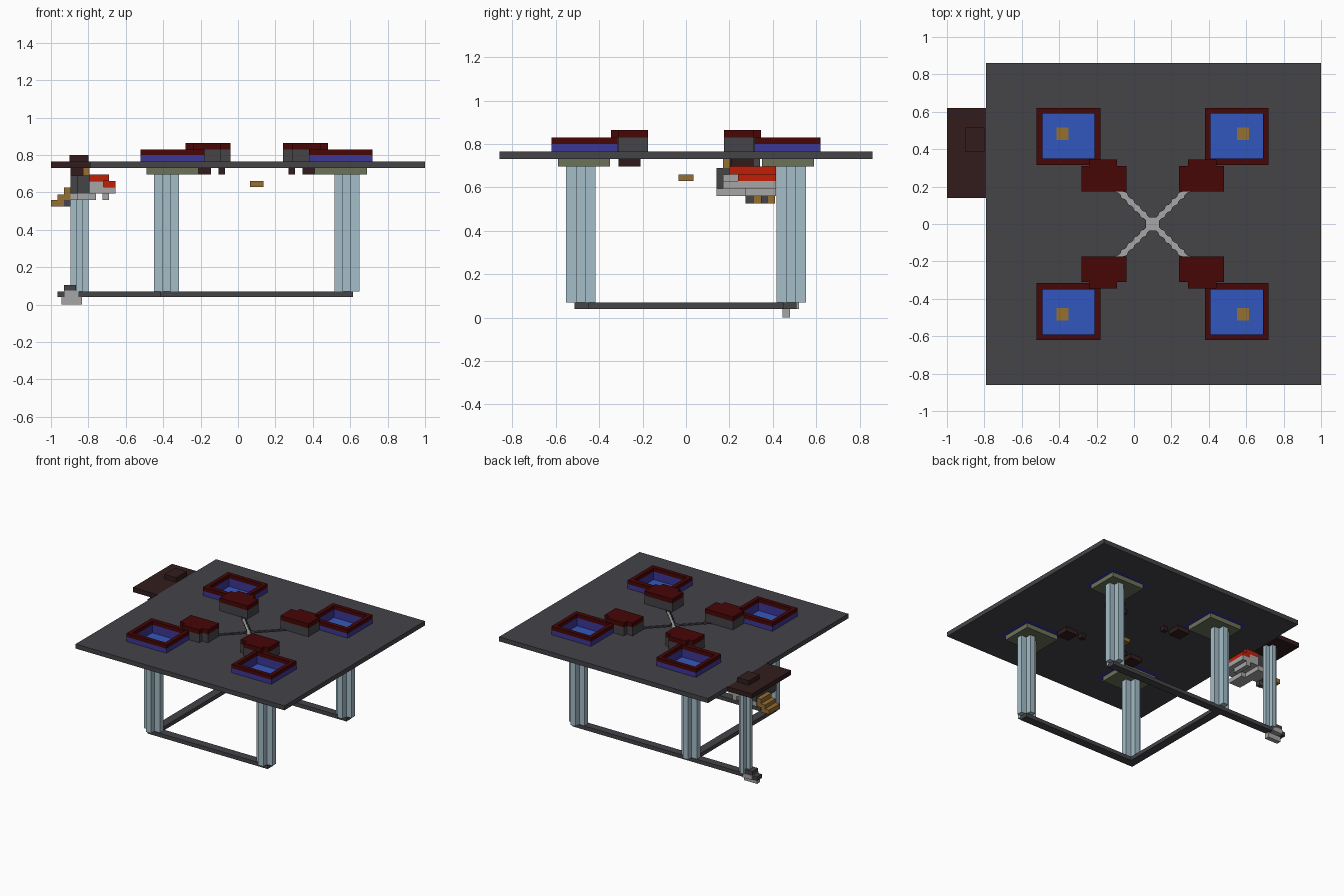
import bpy, bmesh, math
from mathutils import Matrix, Vector

old = bpy.data.objects.get("Cube")
if old:
    bpy.data.objects.remove(old, do_unlink=True)


def material(name, *rgb):
    m = bpy.data.materials.new(name)
    m.use_nodes = True
    colour = (*[(c / 255) ** 2.2 for c in rgb], 1)
    m.diffuse_color = colour
    m.node_tree.nodes["Principled BSDF"].inputs["Base Color"].default_value = colour
    return m


charcoal = material("charcoal", 70, 69, 73)
maroon = material("maroon", 72, 14, 14)
water_blue = material("water blue", 54, 88, 188)
indigo = material("indigo", 62, 58, 150)
tan = material("tan", 148, 110, 54)
light_grey = material("light grey", 164, 164, 164)
pale_blue = material("pale blue", 162, 188, 198)
olive = material("olive", 106, 114, 88)
brown = material("dark brown", 54, 34, 34)
scarlet = material("scarlet", 190, 36, 16)


def add_box(bm, x0, x1, y0, y1, z0, z1):
    mid = Vector((x0 + x1, y0 + y1, z0 + z1)) / 2
    size = Matrix.Diagonal((abs(x1 - x0), abs(y1 - y0), abs(z1 - z0), 1))
    bmesh.ops.create_cube(bm, size=1, matrix=Matrix.Translation(mid) @ size)


def finish(name, bm, mat):
    mesh = bpy.data.meshes.new(name)
    bm.to_mesh(mesh)
    bm.free()
    mesh.materials.append(mat)
    ob = bpy.data.objects.new(name, mesh)
    bpy.context.collection.objects.link(ob)
    return ob


def boxes(name, mat, *items):
    bm = bmesh.new()
    for b in items:
        add_box(bm, *b)
    return finish(name, bm, mat)


def column(name, x, y, r, z0, z1):
    """Plus-shaped column, extruded from its outline."""
    a = r / 3
    corner = [(r, -a), (r, a), (a, a)]
    bm = bmesh.new()
    verts = []
    for k in range(4):
        turn = Matrix.Rotation(k * math.pi / 2, 3, 'Z')
        verts += [bm.verts.new(turn @ Vector((*p, 0)) + Vector((x, y, z0))) for p in corner]
    face = bm.faces.new(verts)
    top = bmesh.ops.extrude_face_region(bm, geom=[face])["geom"]
    bmesh.ops.translate(bm, vec=(0, 0, z1 - z0),
                        verts=[v for v in top if isinstance(v, bmesh.types.BMVert)])
    bmesh.ops.recalc_face_normals(bm, faces=bm.faces)
    return finish(name, bm, pale_blue)


CX = 0.1            # middle of the four stations
UNDER, TOP = 0.73, 0.765
CORNERS = [(sx, sy) for sx in (1, -1) for sy in (1, -1)]

# Table top, cut for the basins and the crossing channels
table = boxes("table_top", charcoal, (-0.79, 1, -0.86, 0.86, UNDER, TOP))
floor_z = 0.742
cutters = [boxes("cut_centre", charcoal, (CX - .035, CX + .035, -.035, .035, floor_z, .8))]
for sx, sy in CORNERS:
    cutters.append(boxes("cut_basin", charcoal,
                         (CX + sx * .28, CX + sx * .62, sy * .315, sy * .62, .7, .8)))
    for i in range(5):
        d = 0.05 + i * 0.034
        bm = bmesh.new()
        bmesh.ops.create_cone(bm, cap_ends=True, segments=8, radius1=.019, radius2=.019,
                              depth=.8 - floor_z, matrix=Matrix.Translation(
                                  (CX + sx * d, sy * d, (.8 + floor_z) / 2)))
        cutters.append(finish("cut_bead", bm, charcoal))
for angle in (math.pi / 4, -math.pi / 4):
    bm = bmesh.new()
    add_box(bm, -.27, .27, -.011, .011, floor_z, .8)
    bm.transform(Matrix.Translation((CX, 0, 0)) @ Matrix.Rotation(angle, 4, 'Z'))
    cutters.append(finish("cut_channel", bm, charcoal))
bpy.context.view_layer.objects.active = table
for c in cutters:
    mod = table.modifiers.new("cut", 'BOOLEAN')
    mod.operation, mod.solver, mod.object = 'DIFFERENCE', 'EXACT', c
    bpy.ops.object.modifier_apply(modifier=mod.name)
    bpy.data.objects.remove(c, do_unlink=True)
table.data.materials.clear()
for m in (charcoal, light_grey):
    table.data.materials.append(m)
for p in table.data.polygons:
    p.material_index = int(p.normal.z > .9 and p.center.z < TOP - .01)

# Four stations: basin, head, under-plate and leg
for sx, sy in CORNERS:
    tag = ("left" if sx > 0 else "right") + ("_back" if sy > 0 else "_front")

    def at(x0, x1, y0, y1, z0, z1):
        return (CX + sx * x0, CX + sx * x1, sy * y0, sy * y1, z0, z1)

    def ring(z0, z1):
        return [at(.28, .62, .315, .35, z0, z1), at(.28, .62, .59, .62, z0, z1),
                at(.28, .31, .35, .59, z0, z1), at(.59, .62, .35, .59, z0, z1)]

    boxes("basin_wall_" + tag, indigo, *ring(UNDER, .8))
    boxes("basin_rim_" + tag, maroon, *ring(.8, .83))
    boxes("basin_water_" + tag, water_blue, at(.31, .59, .35, .59, UNDER, .738))
    boxes("basin_inlet_" + tag, tan, at(.45, .515, .45, .515, .738, .74))
    boxes("basin_base_" + tag, olive, at(.31, .59, .35, .59, .695, UNDER))
    boxes("head_body_" + tag, charcoal, at(.14, .38, .175, .31, TOP, .83),
          at(.19, .28, .31, .345, TOP, .83))
    boxes("head_cap_" + tag, maroon, at(.14, .38, .175, .31, .83, .865),
          at(.19, .34, .31, .345, .83, .865))
    boxes("head_anchor_" + tag, brown, at(.245, .345, .21, .31, .695, UNDER),
          at(.17, .205, .21, .245, .695, UNDER))
    column("leg_" + tag, CX + sx * .482, sy * .485, .067, .07, .695)

# Hanging block under the middle
boxes("centre_block", tan, (CX - .035, CX + .035, -.035, .035, .63, .66))

# Floor rails
boxes("rail_front", charcoal, (-.415, .615, -.515, -.45, .04, .07))
boxes("rail_back", charcoal, (-.93, .615, .45, .51, .04, .07))
boxes("rail_side", charcoal, (-.415, -.35, -.45, .45, .04, .07))

# Side shelf with its leg and foot
boxes("side_shelf", brown, (-1, -.79, .14, .62, UNDER, TOP),
      (-.9, -.8, .385, .515, TOP, .8))
column("side_leg", -.848, .48, .048, .07, UNDER)
boxes("foot", light_grey, (-.945, -.835, .445, .48, 0, .04),
      (-.93, -.85, .44, .52, .04, .075))
boxes("foot_cap", charcoal, (-.965, -.93, .45, .51, .04, .07),
      (-.93, -.865, .445, .515, .07, .105))

# Mechanism hung below the shelf
boxes("mechanism_arm", tan, (-1, -.93, .28, .41, .525, .56),
      (-.965, -.895, .28, .41, .56, .59), (-.93, -.895, .28, .41, .59, .625),
      (-.83, -.795, .17, .2, .69, UNDER))
boxes("mechanism_core", charcoal, (-.895, -.795, .17, .415, .595, .69),
      (-.86, -.795, .14, .17, .59, .69), (-.895, -.83, .3, .34, .69, UNDER),
      (-.93, -.895, .275, .31, .525, .56), (-.93, -.895, .345, .375, .525, .56))
boxes("mechanism_hanger", brown, (-.895, -.795, .2, .27, .69, UNDER))
boxes("mechanism_cover", scarlet, (-.795, -.69, .2, .415, .66, .695),
      (-.72, -.655, .24, .415, .63, .66))
boxes("mechanism_tray", light_grey, (-.795, -.655, .17, .415, .595, .63),
      (-.795, -.72, .17, .415, .63, .66), (-.86, -.76, .14, .275, .56, .595),
      (-.895, -.795, .275, .415, .56, .595), (-.725, -.69, .275, .415, .56, .595))
